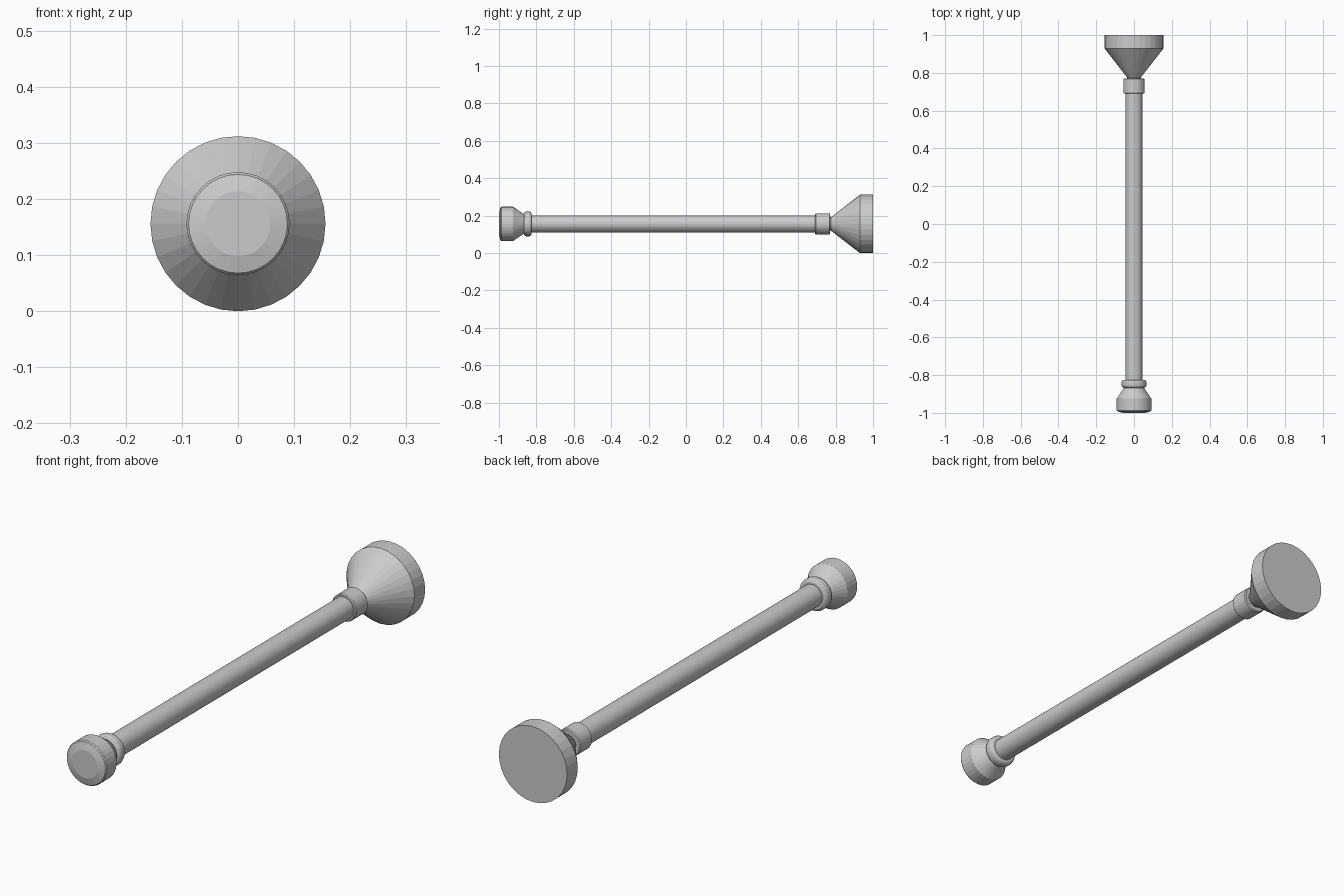
import bpy, bmesh
from math import cos, sin, tau

if "Cube" in bpy.data.objects:
    bpy.data.objects.remove(bpy.data.objects["Cube"])

SIDES = 32
AXIS_Z = 0.156


def lathe(name, profile):
    """Turn a list of (y, radius) points around the long axis, capped at both ends."""
    bm = bmesh.new()
    rings = [[bm.verts.new((r * sin(tau * i / SIDES), y, r * cos(tau * i / SIDES)))
              for i in range(SIDES)] for y, r in profile]
    for a, b in zip(rings, rings[1:]):
        for i in range(SIDES):
            j = (i + 1) % SIDES
            bm.faces.new((a[i], a[j], b[j], b[i]))
    bm.faces.new(rings[0])
    bm.faces.new(rings[-1])
    bmesh.ops.recalc_face_normals(bm, faces=bm.faces)
    mesh = bpy.data.meshes.new(name)
    bm.to_mesh(mesh)
    bm.free()
    obj = bpy.data.objects.new(name, mesh)
    obj.location.z = AXIS_Z
    bpy.context.collection.objects.link(obj)
    return obj


# Pommel knob with a shallow stepped cap
lathe("end_knob", [(-1.0, 0.058), (-0.992, 0.088), (-0.987, 0.092),
                   (-0.925, 0.092), (-0.863, 0.05), (-0.85, 0.05)])

# Rounded ring between knob and shaft
lathe("knob_ring", [(-0.867, 0.055), (-0.862, 0.063), (-0.855, 0.066),
                    (-0.837, 0.066), (-0.830, 0.063), (-0.825, 0.055)])

# Long straight shaft
lathe("shaft", [(-0.85, 0.046), (0.72, 0.046)])

# Collar holding the flared head
lathe("collar", [(0.690, 0.052), (0.694, 0.056), (0.767, 0.056), (0.771, 0.052)])

# Flared conical head with a straight rim
lathe("flared_head", [(0.76, 0.036), (0.775, 0.036), (0.93, 0.156), (1.0, 0.156)])
